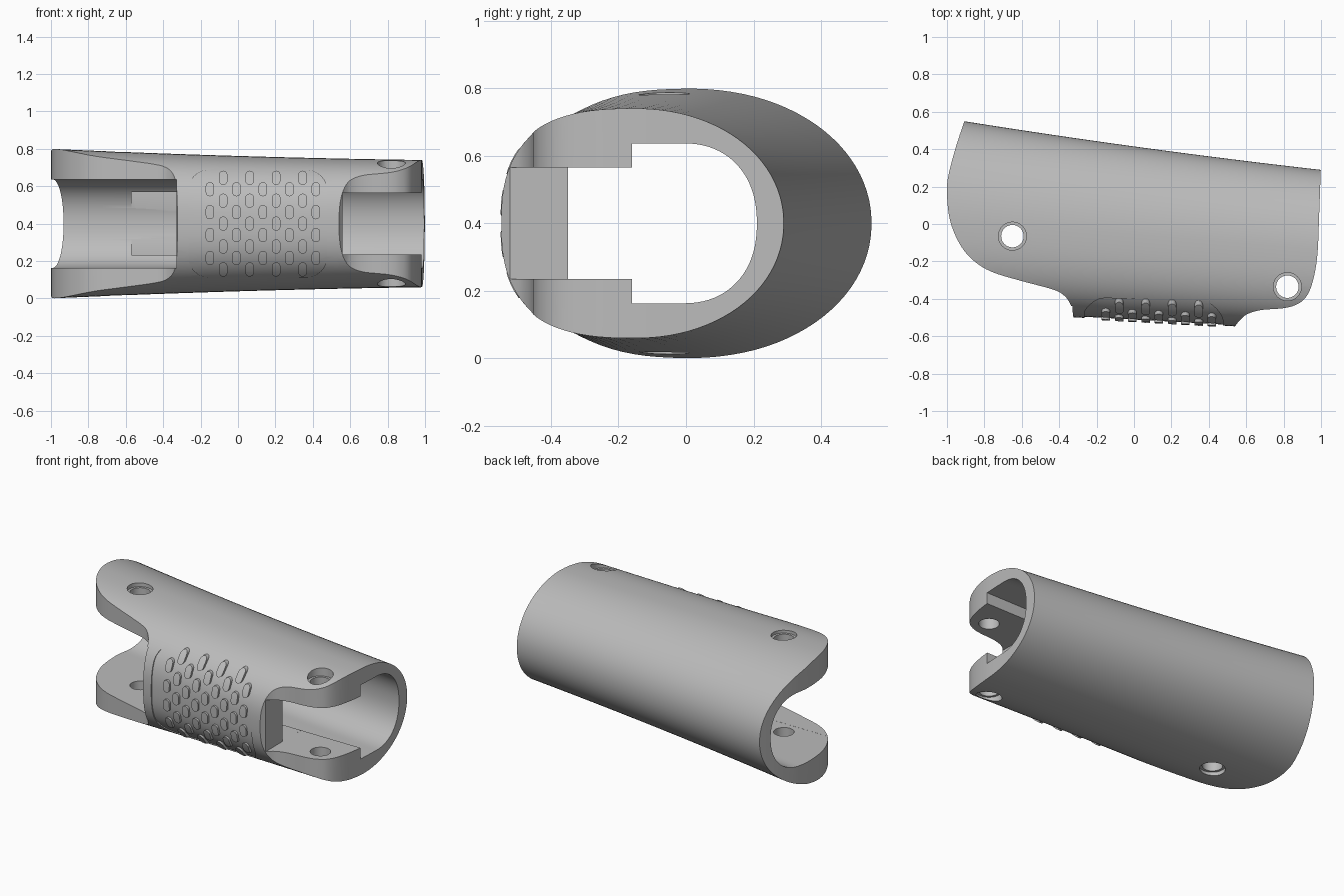
import bpy, bmesh, math
from mathutils import Vector

if "Cube" in bpy.data.objects:
    bpy.data.objects.remove(bpy.data.objects["Cube"])

grey = bpy.data.materials.new("plain_grey")
grey.use_nodes = True
COLOUR = (0.5, 0.5, 0.5, 1)
grey.diffuse_color = COLOUR
grey.node_tree.nodes["Principled BSDF"].inputs["Base Color"].default_value = COLOUR
MID = 0.4  # height of the symmetry plane


def make(name, bm):
    bmesh.ops.recalc_face_normals(bm, faces=bm.faces)
    mesh = bpy.data.meshes.new(name)
    bm.to_mesh(mesh)
    bm.free()
    mesh.materials.append(grey)
    ob = bpy.data.objects.new(name, mesh)
    bpy.context.collection.objects.link(ob)
    return ob


def loft(name, rings):
    bm = bmesh.new()
    loops = [[bm.verts.new(p) for p in ring] for ring in rings]
    n = len(loops[0])
    for a, b in zip(loops, loops[1:]):
        for i in range(n):
            bm.faces.new((a[i], a[(i + 1) % n], b[(i + 1) % n], b[i]))
    bm.faces.new(loops[0])
    bm.faces.new(loops[-1])
    return make(name, bm)


def prism(bm, points, offset):
    """Extrude one closed 3D outline along an offset."""
    face = bm.faces.new([bm.verts.new(p) for p in points])
    new = bmesh.ops.extrude_face_region(bm, geom=[face], use_keep_orig=True)["geom"]
    bmesh.ops.translate(bm, vec=offset,
                        verts=[v for v in new if isinstance(v, bmesh.types.BMVert)])


def box(name, x0, x1, y0, y1, half, slope=0):
    """Box centred on the symmetry plane, with an optionally slanted back."""
    bm = bmesh.new()
    prism(bm, [(x0, y0, MID - half), (x1, y0, MID - half),
               (x1, y1 + slope * (x1 - x0), MID - half), (x0, y1, MID - half)],
          (0, 0, 2 * half))
    return make(name, bm)


def rounded(cx, cz, w, h, r, y, steps=6):
    pts = []
    for k, (sx, sz) in enumerate(((1, 1), (-1, 1), (-1, -1), (1, -1))):
        for i in range(steps + 1):
            a = math.pi / 2 * (k + i / steps)
            pts.append((cx + sx * (w / 2 - r) + r * math.cos(a), y,
                        cz + sz * (h / 2 - r) + r * math.sin(a)))
    clean = []
    for p in pts:
        if not clean or (Vector(p) - Vector(clean[-1])).length > 1e-4:
            clean.append(p)
    if (Vector(clean[0]) - Vector(clean[-1])).length < 1e-4:
        clean.pop()
    return clean


def boolean(target, tool, op):
    mod = target.modifiers.new(op, "BOOLEAN")
    mod.operation, mod.object, mod.solver = op, tool, "EXACT"
    bpy.context.view_layer.objects.active = target
    bpy.ops.object.modifier_apply(modifier=mod.name)
    bpy.data.objects.remove(tool)


def spline(pts, steps=5):
    """Smooth curve through the given points."""
    p = [Vector(q) for q in pts]
    p = [2 * p[0] - p[1]] + p + [2 * p[-1] - p[-2]]
    out = []
    for a, b, c, d in zip(p, p[1:], p[2:], p[3:]):
        for i in range(steps):
            t = i / steps
            out.append(0.5 * (2 * b + (c - a) * t + (2 * a - 5 * b + 4 * c - d) * t * t
                              + (3 * b - a - 3 * c + d) * t ** 3))
    return out + [p[-2]]


def back(x):
    return 0.415 - 0.1375 * x + 0.012 * x * x


def shell(name, grow=0.0, n=96):
    """Tapering outer skin, squarer at the front than at the back."""
    rings = []
    for k in range(25):
        x = -1.05 + 2.1 * k / 24
        yc = -0.075 - 0.075 * x
        front = yc + 0.517 + 0.056 * x + grow
        rear = back(x) - yc + grow
        h = 0.362 - 0.03 * x + 0.008 * x * x + grow
        ring = []
        for i in range(n):
            a = 2 * math.pi * (i + 0.5) / n
            c, s = math.cos(a), math.sin(a)
            e = 2 / 2.05 if c > 0 else 2 / 2.6
            reach = rear if c > 0 else -front
            ring.append((x, yc + reach * abs(c) ** e,
                         MID + h * math.copysign(abs(s) ** e, s)))
        rings.append(ring)
    return loft(name, rings)


# Main sleeve, trimmed to the side outline
body = shell("sleeve")
left_curve = spline([(-0.9, 0.57), (-0.95, 0.42), (-0.99, 0.27), (-1, 0.18), (-0.99, 0.05),
                     (-0.96, -0.05), (-0.91, -0.14), (-0.84, -0.21), (-0.75, -0.26),
                     (-0.6, -0.305), (-0.45, -0.345), (-0.39, -0.37), (-0.35, -0.41),
                     (-0.33, -0.46), (-0.322, -0.52)])
right_curve = spline([(0.53, -0.56), (0.57, -0.51), (0.61, -0.48), (0.68, -0.46), (0.8, -0.45),
                      (0.87, -0.43), (0.92, -0.39), (0.955, -0.31), (0.98, -0.17),
                      (0.99, 0.05), (1, 0.33)])
outline = left_curve + [Vector((-0.32, -0.7)), Vector((0.52, -0.7))] + right_curve
outline += [Vector((1, 0.8)), Vector((-0.9, 0.8))]
bm = bmesh.new()
prism(bm, [(p.x, p.y, -0.2) for p in outline], (0, 0, 1.2))
boolean(body, make("outline_trim", bm), "INTERSECT")

# Through cavity with a rounded back
rings = []
for k in range(13):
    x = -1.1 + 2.2 * k / 12
    yb = back(x) - 0.08
    ring = [(x, -0.16, MID - 0.237)]
    for i in range(41):
        a = -math.pi / 2 + math.pi * i / 40
        ring.append((x, yb - 0.22 + 0.22 * abs(math.cos(a)) ** 0.9,
                     MID + 0.237 * math.copysign(abs(math.sin(a)) ** 0.9, a)))
    ring.append((x, -0.16, MID + 0.237))
    rings.append(ring)
boolean(body, loft("cavity", rings), "DIFFERENCE")

# Fork slots at both ends, middle pocket and back recess
boolean(body, box("left_slot", -1.2, -0.33, -1, 0.1, 0.2365), "DIFFERENCE")
boolean(body, box("right_slot", 0.56, 1.2, -1, 0, 0.165), "DIFFERENCE")
boolean(body, box("pocket", -0.5, 0.7, -0.35, 0.02, 0.1649), "DIFFERENCE")
boolean(body, box("recess", -0.57, 0.5, 0.0, back(-0.57) - 0.09, 0.168, -0.137), "DIFFERENCE")


# Pivot holes with shallow counterbores on both outer faces
def drill(x, y, r, z0, z1):
    bm = bmesh.new()
    ring = [(x + r * math.cos(math.tau * i / 40), y + r * math.sin(math.tau * i / 40), z0)
            for i in range(40)]
    prism(bm, ring, (0, 0, z1 - z0))
    boolean(body, make("drill", bm), "DIFFERENCE")


for x, y, seat in ((-0.65, -0.065, 0.362), (0.82, -0.335, 0.285)):
    drill(x, y, 0.06, -0.2, 1)
    drill(x, y, 0.075, MID + seat, 1)
    drill(x, y, 0.075, -0.2, MID - seat)

# Shallow grip panel on the front
bm = bmesh.new()
prism(bm, rounded(0.105, MID, 0.74, 0.575, 0.11, -0.8), (0, 0.45, 0))
panel = make("panel_cut", bm)
boolean(panel, shell("panel_floor", -0.006), "DIFFERENCE")
boolean(body, panel, "DIFFERENCE")

# Staggered raised grip studs following the skin
bm = bmesh.new()
for column in range(9):
    x = -0.15 + 0.0708 * column
    rows = 5 if column % 2 else 4
    for row in range(rows):
        z = MID + (row - (rows - 1) / 2) * 0.1225
        prism(bm, rounded(x, z, 0.046, 0.076, 0.0229, -0.8, 4), (0, 0.43, 0))
studs = make("grip_studs", bm)
boolean(studs, shell("stud_skin", 0.008), "INTERSECT")

for ob in (body, studs):
    bpy.ops.object.select_all(action="DESELECT")
    ob.select_set(True)
    bpy.context.view_layer.objects.active = ob
    bpy.ops.object.shade_smooth_by_angle(angle=math.radians(30))
